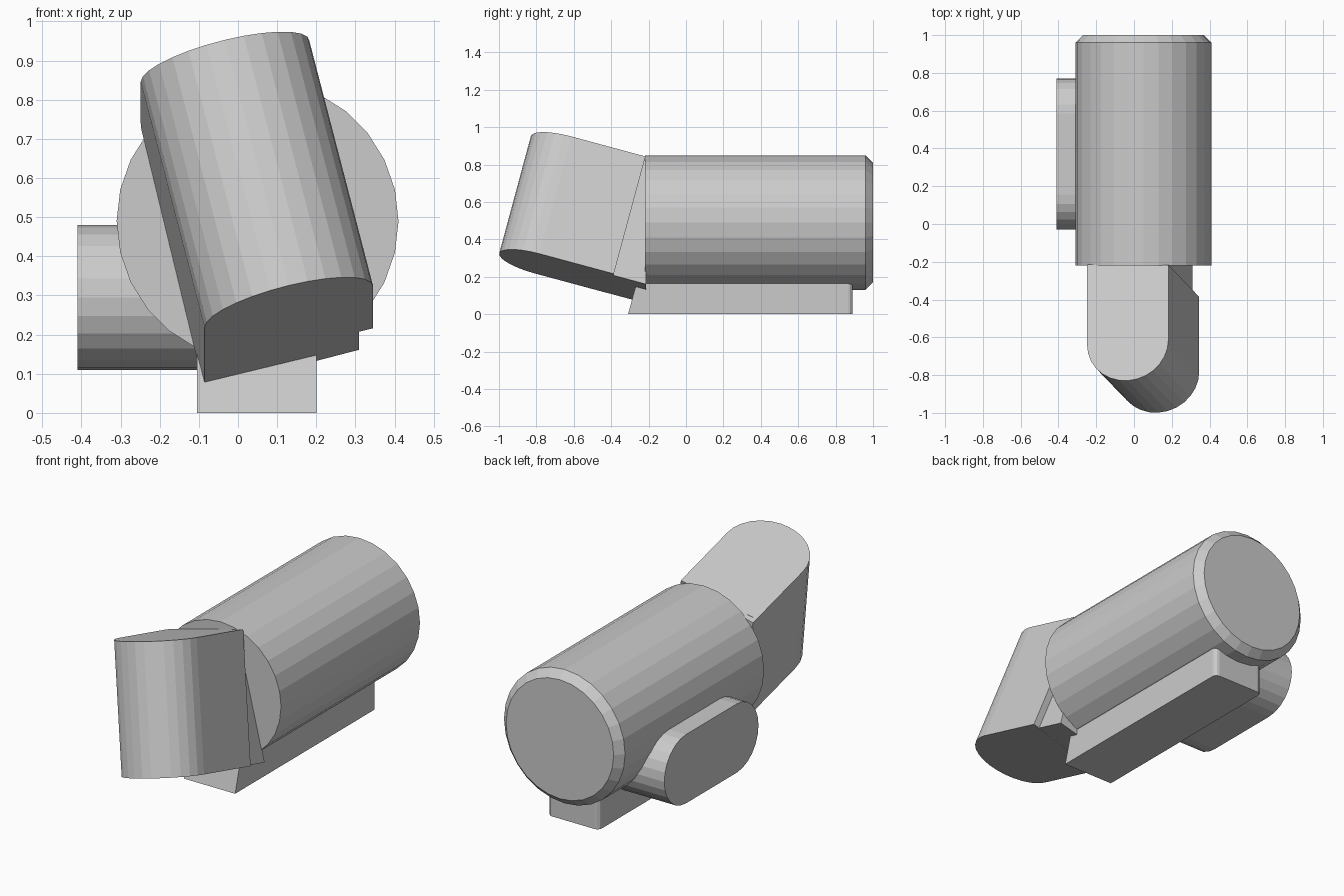
import bpy, bmesh, math
from mathutils import Vector, Matrix

if "Cube" in bpy.data.objects:
    bpy.data.objects.remove(bpy.data.objects["Cube"])


def prism(name, profile, depth, frame, bevel_edges=None, bevel=0.0, clip_y=None):
    """Extrude a 2D profile along local z, then place it with a frame matrix."""
    bm = bmesh.new()
    face = bm.faces.new([bm.verts.new((x, y, 0)) for x, y in profile])
    out = bmesh.ops.extrude_face_region(bm, geom=[face])
    top = [v for v in out["geom"] if isinstance(v, bmesh.types.BMVert)]
    bmesh.ops.translate(bm, verts=top, vec=(0, 0, depth))
    bmesh.ops.transform(bm, matrix=frame, verts=bm.verts)
    if bevel_edges:
        edges = [e for e in bm.edges if bevel_edges(e)]
        bmesh.ops.bevel(bm, geom=edges, offset=bevel, segments=3,
                        profile=0.5, affect='EDGES')
    if clip_y is not None:
        cut = bmesh.ops.bisect_plane(bm, geom=bm.verts[:] + bm.edges[:] + bm.faces[:],
                                     plane_co=(0, clip_y, 0), plane_no=(0, 1, 0),
                                     clear_outer=True)
        rim = [g for g in cut["geom_cut"] if isinstance(g, bmesh.types.BMEdge)]
        bmesh.ops.holes_fill(bm, edges=rim)
    bmesh.ops.recalc_face_normals(bm, faces=bm.faces)
    mesh = bpy.data.meshes.new(name)
    bm.to_mesh(mesh)
    bm.free()
    obj = bpy.data.objects.new(name, mesh)
    bpy.context.collection.objects.link(obj)
    return obj


def frame(x_axis, y_axis, z_axis, origin):
    m = Matrix((x_axis, y_axis, z_axis)).transposed().to_4x4()
    m.translation = origin
    return m


def arc(cx, cy, rx, ry, start, end, n):
    angles = [math.radians(start + (end - start) * i / n) for i in range(n + 1)]
    return [(cx + rx * math.cos(a), cy + ry * math.sin(a)) for a in angles]


# Main barrel along y with a chamfered back rim
bm = bmesh.new()
rings = []
for y, r in ((-0.22, 0.36), (0.96, 0.36), (1.0, 0.32)):
    rings.append([bm.verts.new((0.05 + px, y, 0.49 + pz))
                  for px, pz in arc(0, 0, r, r, 0, 360, 28)[:-1]])
for a, b in zip(rings, rings[1:]):
    for i in range(28):
        j = (i + 1) % 28
        bm.faces.new((a[i], a[j], b[j], b[i]))
bm.faces.new(rings[0])
bm.faces.new(rings[-1])
bmesh.ops.recalc_face_normals(bm, faces=bm.faces)
mesh = bpy.data.meshes.new("barrel")
bm.to_mesh(mesh)
bm.free()
bpy.context.collection.objects.link(bpy.data.objects.new("barrel", mesh))

# Base block: side profile (y, z) extruded across x, slanted front, rounded back corners
yz_x = ((0, 1, 0), (0, 0, 1), (1, 0, 0))
prism("base_block", [(-0.31, 0), (0.89, 0), (0.89, 0.2), (-0.255, 0.2)], 0.305,
      frame(*yz_x, (-0.105, 0, 0)),
      bevel_edges=lambda e: all(v.co.y > 0.88 for v in e.verts)
      and abs(e.verts[0].co.z - e.verts[1].co.z) > 0.1,
      bevel=0.025)

# Side pod: stadium profile standing out from the left flank
r = 0.185
stadium = arc(0.585, 0.295, r, r, -90, 90, 12) + arc(0.155, 0.295, r, r, 90, 270, 12)
prism("side_pod", stadium, 0.31, frame(*yz_x, (-0.41, 0, 0)))

# Tilted head: right prism leaning on both axes, rounded nose
up = Vector((-0.26, 0.27, 1)).normalized()
back = Vector((0, 1, -0.27)).normalized()
side = back.cross(up).normalized()
tilt = frame(side, back, up, (0.13, -0.40, 0.164))
w, length = 0.222, 0.67
head = [(w, 0), (-w, 0)] + arc(0, -0.41, w, 0.21, 180, 360, 14)
prism("head", head, length, tilt)

# Narrower neck joining the head to the barrel, cut flush at the barrel's front
neck = [(-w, -0.05), (0.185, -0.05), (0.185, 0.4), (-w, 0.4)]
prism("neck", neck, length - 0.001, tilt @ Matrix.Translation((0, 0, 0.0005)), clip_y=-0.215)
